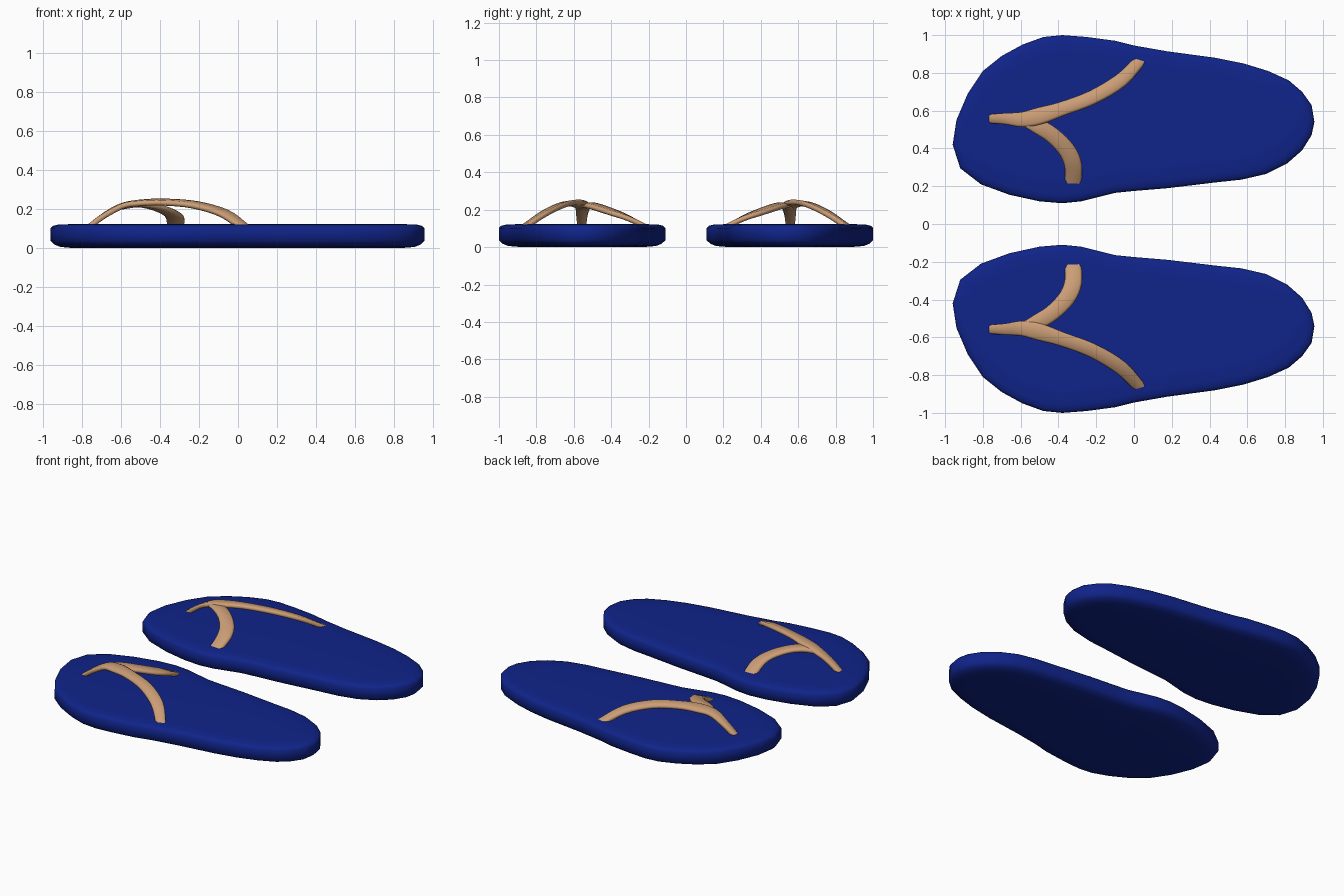
import bpy, bmesh, math
from mathutils import Vector

if "Cube" in bpy.data.objects:
    bpy.data.objects.remove(bpy.data.objects["Cube"])

# Footbed outline of the sandal on the +y side
OUTLINE = [(-.96, .42), (-.94, .55), (-.88, .69), (-.80, .81), (-.70, .89), (-.59, .95),
           (-.48, .99), (-.38, 1.0), (-.25, .99), (-.10, .97), (.0, .945), (.17, .915),
           (.43, .88), (.58, .85), (.71, .81), (.82, .76), (.89, .70), (.94, .63),
           (.955, .54), (.94, .47), (.89, .39), (.81, .32), (.70, .265), (.57, .235),
           (.43, .22), (.18, .19), (.0, .175), (-.10, .165), (-.20, .14), (-.28, .12),
           (-.38, .11), (-.50, .12), (-.66, .155), (-.81, .21), (-.92, .295)]


def material(name, rgb):
    mat = bpy.data.materials.new(name)
    mat.diffuse_color = (*rgb, 1)
    mat.use_nodes = True
    mat.node_tree.nodes["Principled BSDF"].inputs["Base Color"].default_value = mat.diffuse_color
    return mat


def loft(name, rings, mat):
    """Skin closed rings, cap both ends and mirror to the other foot."""
    bm = bmesh.new()
    rows = [[bm.verts.new(p) for p in ring] for ring in rings]
    n = len(rows[0])
    for a, b in zip(rows, rows[1:]):
        for i in range(n):
            bm.faces.new((a[i], a[(i + 1) % n], b[(i + 1) % n], b[i]))
    bm.faces.new(rows[0])
    bm.faces.new(rows[-1])
    bmesh.ops.recalc_face_normals(bm, faces=bm.faces)
    mesh = bpy.data.meshes.new(name)
    bm.to_mesh(mesh)
    bm.free()
    mesh.materials.append(mat)
    obj = bpy.data.objects.new(name, mesh)
    bpy.context.collection.objects.link(obj)
    bpy.ops.object.select_all(action='DESELECT')
    obj.select_set(True)
    bpy.context.view_layer.objects.active = obj
    bpy.ops.object.shade_smooth_by_angle(angle=math.radians(65))
    mirror = obj.modifiers.new("other_foot", 'MIRROR')
    mirror.use_axis = (False, True, False)
    mirror.use_mirror_merge = False
    return obj


def inset_ring(inset, z):
    pts = [Vector(p) for p in OUTLINE]
    ring = []
    for i, p in enumerate(pts):
        t = (p - pts[i - 1]).normalized() + (pts[(i + 1) % len(pts)] - p).normalized()
        out = Vector((-t.y, t.x)).normalized()
        q = p - out * inset
        ring.append((q.x, q.y, z))
    return ring


def spline(points, steps=4):
    """Catmull-Rom through (x, y, z, width) points."""
    p = [Vector(q) for q in points]
    p = [2 * p[0] - p[1]] + p + [2 * p[-1] - p[-2]]
    out = []
    for i in range(1, len(p) - 2):
        a, b, c, d = p[i - 1:i + 3]
        for s in range(steps):
            t = s / steps
            out.append(0.5 * (2 * b + (c - a) * t + (2 * a - 5 * b + 4 * c - d) * t * t
                              + (3 * b - a - 3 * c + d) * t ** 3))
    return out + [p[-2]]


def strap(name, points, mat, bank=0.0, thick=0.028):
    path = spline(points)
    section = [(-.5, -.2), (-.4, -.5), (.4, -.5), (.5, -.2), (.5, .2), (.36, .5), (-.36, .5), (-.5, .2)]
    rings = []
    for i, q in enumerate(path):
        t = (path[min(i + 1, len(path) - 1)] - path[max(i - 1, 0)]).to_3d().normalized()
        side = Vector((-t.y, t.x, 0)).normalized()
        side.z = bank * i / (len(path) - 1)
        side = (side - t * side.dot(t)).normalized()
        up = t.cross(side)
        rings.append([q.to_3d() + side * (u * q.w) + up * (v * thick) for u, v in section])
    return loft(name, rings, mat)


blue = material("blue_foam", (.005, .017, .25))
tan = material("tan_rubber", (.60, .34, .18))

# Soles with softened rims
loft("soles", [inset_ring(i, z) for i, z in
               [(.12, 0), (.05, .006), (.02, .018), (0, .037), (0, .102), (.012, .114),
                (.04, .121), (.12, .123)]], blue)

# Toe post running into the long outer strap
strap("toe_post_and_outer_strap", [
    (-.775, .557, .10, .045), (-.68, .557, .17, .06), (-.59, .553, .217, .08),
    (-.50, .572, .232, .09), (-.38, .61, .236, .075), (-.22, .67, .222, .075),
    (-.07, .76, .178, .075), (.035, .868, .105, .06)], tan, bank=-.25)

# Short inner strap branching off the toe post
strap("inner_strap", [
    (-.60, .555, .212, .05), (-.515, .52, .224, .08), (-.43, .468, .212, .085),
    (-.355, .39, .185, .09), (-.322, .31, .155, .092), (-.322, .205, .102, .085)], tan)
